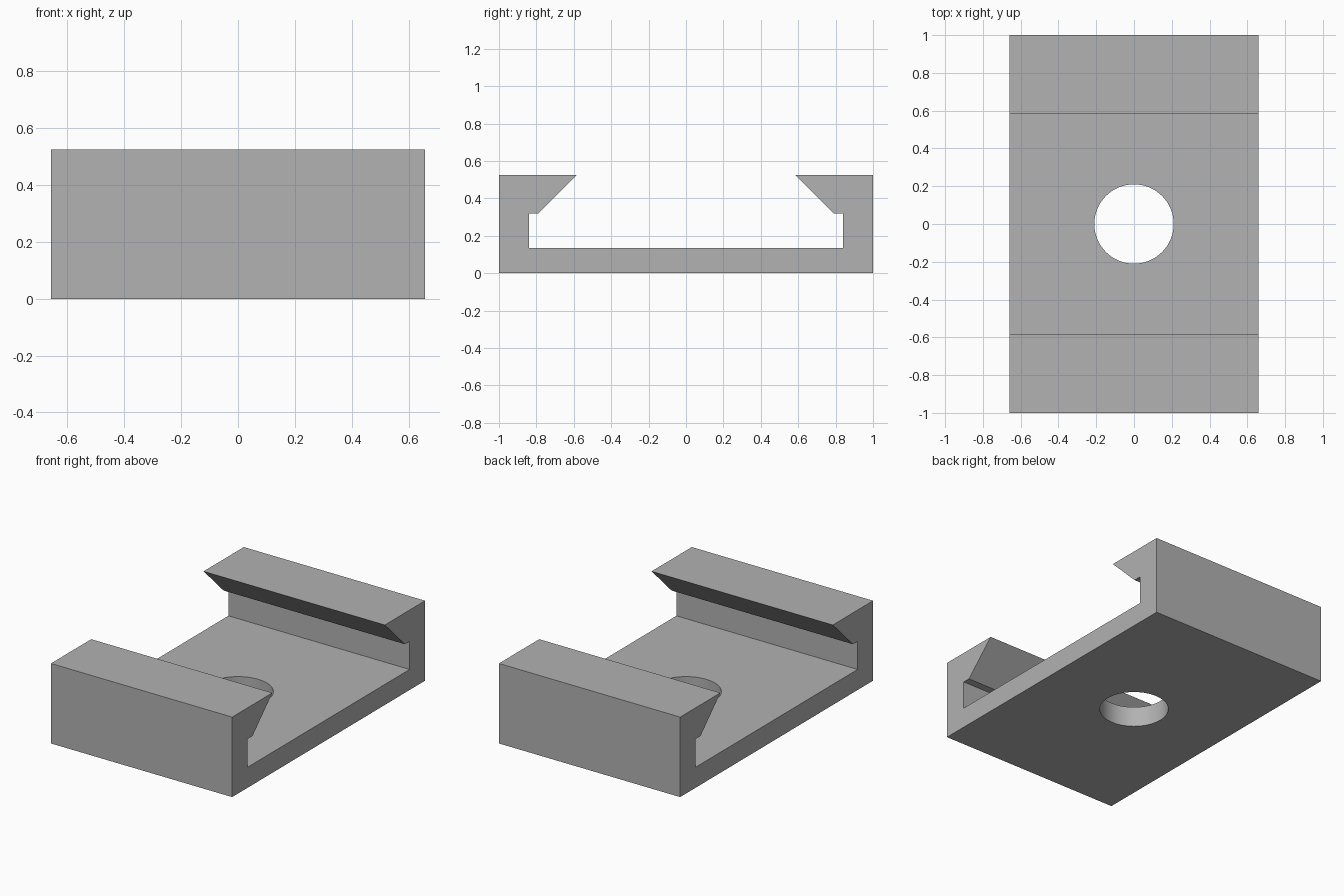
import bpy, bmesh, math

cube = bpy.data.objects.get("Cube")
if cube:
    bpy.data.objects.remove(cube, do_unlink=True)

HALF_WIDTH = 0.658
HOLE_RADIUS = 0.21

# Single grey material
grey = bpy.data.materials.new("plain grey")
grey.use_nodes = True
colour = (0.445, 0.445, 0.445, 1)
grey.diffuse_color = colour
grey.node_tree.nodes["Principled BSDF"].inputs["Base Color"].default_value = colour

# Clip channel: half profile in (y, z), mirrored, then extruded along x
half = [(1, 0), (1, 0.525), (0.583, 0.525), (0.79, 0.32), (0.84, 0.32), (0.84, 0.135)]
profile = half + [(-y, z) for y, z in reversed(half)]

bm = bmesh.new()
face = bm.faces.new([bm.verts.new((-HALF_WIDTH, y, z)) for y, z in profile])
side = bmesh.ops.extrude_face_region(bm, geom=[face])["geom"]
moved = [v for v in side if isinstance(v, bmesh.types.BMVert)]
bmesh.ops.translate(bm, verts=moved, vec=(2 * HALF_WIDTH, 0, 0))
bmesh.ops.recalc_face_normals(bm, faces=bm.faces)
mesh = bpy.data.meshes.new("clip_channel")
bm.to_mesh(mesh)
bm.free()
channel = bpy.data.objects.new("clip_channel", mesh)
bpy.context.collection.objects.link(channel)
mesh.materials.append(grey)

# Round mounting hole through the base
bpy.ops.mesh.primitive_cylinder_add(vertices=64, radius=HOLE_RADIUS, depth=0.6)
cutter = bpy.context.object
cutter.name = "hole_cutter"
cutter.hide_render = True
cutter.data.materials.append(grey)

hole = channel.modifiers.new("mounting_hole", "BOOLEAN")
hole.operation = "DIFFERENCE"
hole.solver = "EXACT"
hole.object = cutter

bpy.ops.object.select_all(action="DESELECT")
channel.select_set(True)
bpy.context.view_layer.objects.active = channel
bpy.ops.object.modifier_apply(modifier=hole.name)
bpy.data.objects.remove(cutter, do_unlink=True)

# Smooth hole wall, crisp edges elsewhere
bpy.ops.object.shade_smooth_by_angle(angle=math.radians(30))
